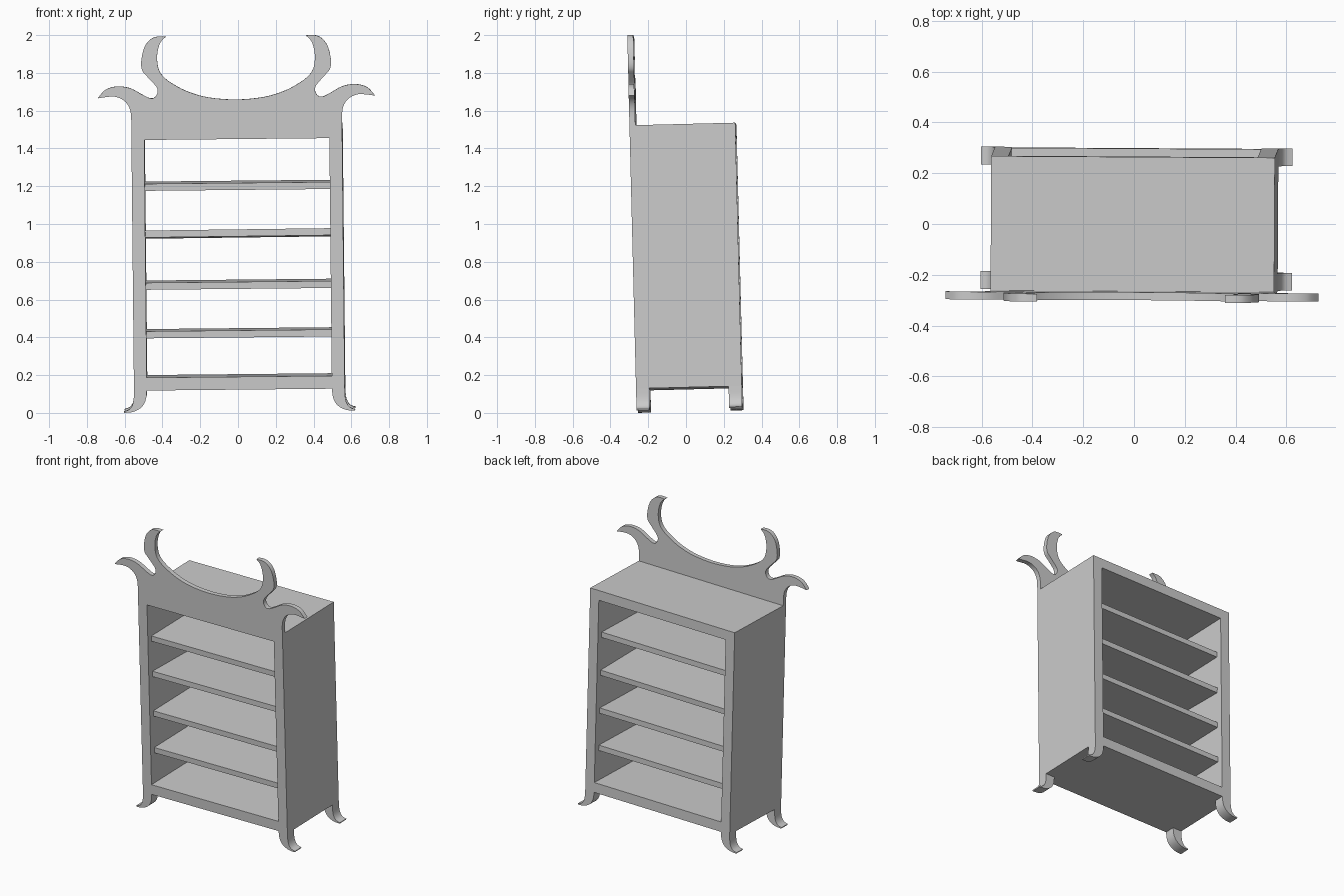
import bpy, bmesh
from mathutils import Matrix, Vector, Euler

if "Cube" in bpy.data.objects:
    bpy.data.objects.remove(bpy.data.objects["Cube"])

# The whole bookcase leans very slightly
LEAN = (Matrix.Translation((0, 0, 1))
        @ Euler((0.025, -0.01, -0.006)).to_matrix().to_4x4()
        @ Matrix.Translation((0, 0, -1)))
FRONT, BACK = -0.283, 0.277


def spline(pts, n=4):
    """Catmull-Rom curve through 2D points."""
    p = [Vector(a) for a in pts]
    p = [p[0]] + p + [p[-1]]
    out = []
    for a, b, c, d in zip(p, p[1:], p[2:], p[3:]):
        for i in range(n):
            t = i / n
            out.append(0.5 * (2 * b + (c - a) * t + (2 * a - 5 * b + 4 * c - d) * t * t
                              + (3 * b - a - 3 * c + d) * t ** 3))
    return out + [p[-1]]


def mirrored(pts):
    return [Vector((-p[0], p[1])) for p in reversed(pts)]


def finish(name, bm):
    bmesh.ops.remove_doubles(bm, verts=bm.verts, dist=1e-5)
    bmesh.ops.recalc_face_normals(bm, faces=bm.faces)
    bm.transform(LEAN)
    mesh = bpy.data.meshes.new(name)
    bm.to_mesh(mesh)
    bm.free()
    obj = bpy.data.objects.new(name, mesh)
    bpy.context.collection.objects.link(obj)
    return obj


def extrude(name, outline, y0, y1):
    """Solid from an x-z outline, between two depths."""
    bm = bmesh.new()
    a = [bm.verts.new((p[0], y0, p[1])) for p in outline]
    b = [bm.verts.new((p[0], y1, p[1])) for p in outline]
    bm.faces.new(a)
    bm.faces.new(b[::-1])
    for i in range(len(a)):
        bm.faces.new((a[i - 1], a[i], b[i], b[i - 1]))
    return finish(name, bm)


# Carcass: open rectangular tube from front to back
bm = bmesh.new()


def ring(w, z0, z1, y):
    return [bm.verts.new((x, y, z)) for x, z in ((-w, z0), (w, z0), (w, z1), (-w, z1))]


loops = [ring(0.558, 0.13, 1.524, FRONT), ring(0.558, 0.13, 1.524, BACK),
         ring(0.49, 0.198, 1.457, BACK), ring(0.49, 0.198, 1.457, FRONT)]
for k in range(4):
    l, m = loops[k - 1], loops[k]
    for i in range(4):
        bm.faces.new((l[i - 1], l[i], m[i], m[i - 1]))
finish("carcass", bm)

# Shelves: one sits slightly crooked
for z, tilt, roll in ((0.424, 0, 0), (0.681, 0, 0), (0.95, -0.038, -0.003), (1.205, 0, 0)):
    bm = bmesh.new()
    bmesh.ops.create_cube(bm, size=1)
    bm.transform(Matrix.Translation((0, -0.003, z))
                 @ Euler((tilt, roll, 0)).to_matrix().to_4x4()
                 @ Matrix.Diagonal((0.982, 0.48, 0.037, 1)))
    finish("shelf", bm)

# Splayed feet
foot = (spline([(0.558, 0.13), (0.56, 0.085), (0.568, 0.052), (0.585, 0.03), (0.613, 0.02)])
        + spline([(0.611, 0.013), (0.57, 0.016), (0.535, 0.03), (0.51, 0.052),
                  (0.495, 0.085), (0.49, 0.13)]))
for label, y0, y1 in (("front_foot", FRONT, FRONT + 0.07), ("back_foot", BACK - 0.07, BACK)):
    extrude(label, foot, y0, y1)
    extrude(label, mirrored(foot), y0, y1)

# Crown: side flares, upright horns and a sweeping dip between them
flare_under = spline([(0.558, 1.524), (0.561, 1.607), (0.588, 1.66), (0.646, 1.688),
                      (0.734, 1.68)])
flare_to_horn = spline([(0.734, 1.68), (0.699, 1.72), (0.657, 1.738), (0.609, 1.741),
                        (0.556, 1.729), (0.498, 1.697), (0.461, 1.679), (0.435, 1.68),
                        (0.417, 1.707), (0.424, 1.739), (0.471, 1.792), (0.497, 1.824),
                        (0.502, 1.872), (0.486, 1.945), (0.453, 1.988), (0.417, 2.003),
                        (0.37, 2.002)])
half_dip = [(0.37, 2.002), (0.40, 1.971), (0.417, 1.908), (0.412, 1.838), (0.386, 1.791),
            (0.329, 1.748), (0.25, 1.708), (0.144, 1.678)]
dip = spline(half_dip + [(0, 1.666)] + mirrored(half_dip))
side = flare_under + flare_to_horn[1:]
extrude("crown", side + dip[1:-1] + mirrored(side), FRONT, FRONT + 0.031)

# Smooth curves, crisp edges
for o in bpy.context.collection.objects:
    o.select_set(True)
    bpy.context.view_layer.objects.active = o
bpy.ops.object.shade_smooth_by_angle()
